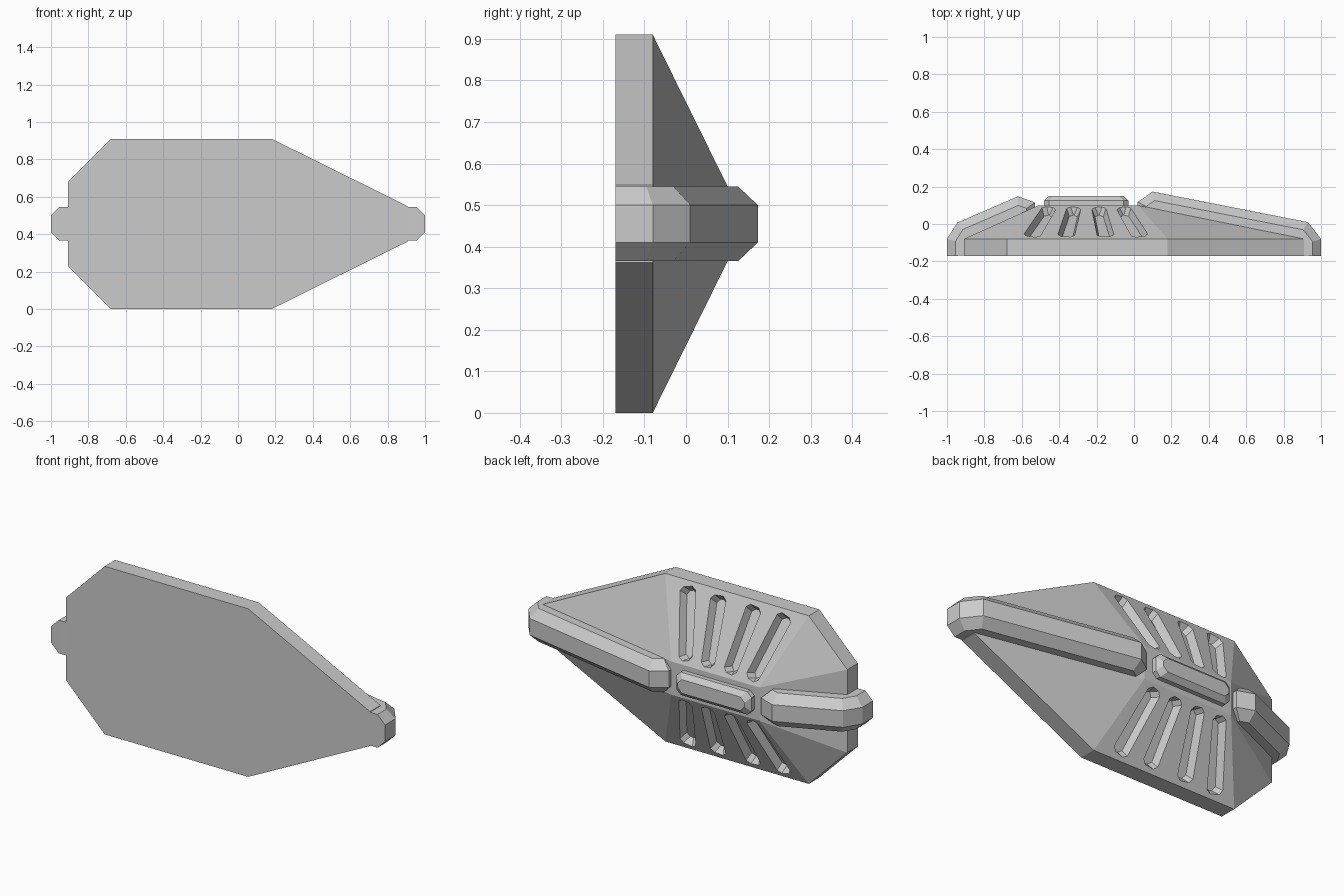
import bpy
import bmesh
from mathutils import Vector

if "Cube" in bpy.data.objects:
    bpy.data.objects.remove(bpy.data.objects["Cube"], do_unlink=True)

GREY = (0.6, 0.6, 0.6, 1.0)
grey = bpy.data.materials.new("plain grey")
grey.use_nodes = True
grey.diffuse_color = GREY
grey.node_tree.nodes["Principled BSDF"].inputs["Base Color"].default_value = GREY

MID = 0.455        # height of the mirror line
FRONT = -0.17      # flat front face
RIM = -0.08        # where the rim meets the slopes
CREST = 0.10       # flat top of the back
HALF = 0.09        # half height of the crest and rails
CHAMFER = 0.045


def add_hull(bm, points):
    """Add a convex solid around the points."""
    verts = [bm.verts.new(p) for p in points]
    result = bmesh.ops.convex_hull(bm, input=verts)
    loose = [v for v in result["geom_interior"] if isinstance(v, bmesh.types.BMVert)]
    bmesh.ops.delete(bm, geom=loose, context="VERTS")


def finish(bm, name):
    bmesh.ops.dissolve_limit(bm, angle_limit=0.005, verts=bm.verts[:], edges=bm.edges[:])
    bmesh.ops.recalc_face_normals(bm, faces=bm.faces[:])
    mesh = bpy.data.meshes.new(name)
    bm.to_mesh(mesh)
    bm.free()
    mesh.materials.append(grey)
    obj = bpy.data.objects.new(name, mesh)
    bpy.context.collection.objects.link(obj)
    return obj


def solid(name, points):
    bm = bmesh.new()
    add_hull(bm, points)
    return finish(bm, name)


def cut_rect(length, start_half, end_half, cut):
    """Outline of a bar with cut corners, as (along, across) pairs."""
    side = [(0, start_half - cut), (cut, start_half),
            (length - cut, end_half), (length, end_half - cut)]
    return side + [(u, -v) for u, v in reversed(side)]


# Faceted body: rim outline rising to a flat crest
upper = [(-0.91, 0.225), (-0.68, MID), (0.18, MID), (0.91, 0.093)]
outline = [(x, MID + s * h) for s in (1, -1) for x, h in upper]
crest = [(x, MID + s * HALF) for s in (1, -1) for x in (-0.51, 0.02)]
body = solid("body", [(x, y, z) for x, z in outline for y in (FRONT, RIM)]
             + [(x, CREST, z) for x, z in crest])

# Fanned vent slots, cut into the upper and lower slopes
slope = Vector((0, CREST - RIM, HALF - MID))
normal = Vector((0, MID - HALF, CREST - RIM)).normalized()


def on_slope(x, y):
    return Vector((x, RIM, MID)) + slope * ((y - RIM) / (CREST - RIM))


bm = bmesh.new()
for outer_x, inner_x in ((-0.55, -0.45), (-0.365, -0.32), (-0.15, -0.19), (0.035, -0.06)):
    start, end = on_slope(outer_x, -0.067), on_slope(inner_x, 0.09)
    along = (end - start).normalized()
    across = normal.cross(along)
    length = (end - start).length
    points = []
    for height, inset in ((0.01, -0.004), (-0.04, 0.016)):
        ring = cut_rect(length - 2 * inset, 0.045 - inset, 0.038 - inset, 0.02)
        points += [start + along * (u + inset) + across * v + normal * height
                   for u, v in ring]
    for s in (1, -1):
        add_hull(bm, [(p.x, p.y, MID + s * p.z) for p in points])
cutter = finish(bm, "slot_cutter")
cutter.hide_render = True

slots = body.modifiers.new("slots", "BOOLEAN")
slots.operation = "DIFFERENCE"
slots.solver = "EXACT"
slots.object = cutter
bpy.context.view_layer.update()
carved = bpy.data.meshes.new_from_object(
    body.evaluated_get(bpy.context.evaluated_depsgraph_get()))
body.modifiers.clear()
body.data = carved
carved.materials.clear()
carved.materials.append(grey)
for face in carved.polygons:
    face.material_index = 0
bpy.data.objects.remove(cutter, do_unlink=True)


# Chamfered rails wrapping from each end onto the crest
def inset_path(path, distance):
    """Offset an open convex path towards its inside."""
    pts = [Vector(p) for p in path]
    middle = sum(pts, Vector((0, 0))) / len(pts)
    normals = []
    for a, b in zip(pts, pts[1:]):
        d = (b - a).normalized()
        n = Vector((-d.y, d.x))
        normals.append(n if n.dot(middle - a) > 0 else -n)
    result = [pts[0] + normals[0] * distance]
    for p, n, m in zip(pts[1:], normals, normals[1:]):
        result.append(p + (n + m) * (distance / (1 + n.dot(m))))
    return result + [pts[-1] + normals[-1] * distance]


def rail(name, path):
    points = []
    for s in (1, -1):
        points += [(x, y, MID + s * (HALF - CHAMFER)) for x, y in path]
        points += [(x, y, MID + s * HALF) for x, y in inset_path(path, CHAMFER)]
    return solid(name, points)


rail("left_rail", [(1, FRONT), (1, RIM), (0.93, 0.01), (0.10, 0.173),
                   (0.02, 0.118), (0.02, -0.16)])
rail("right_rail", [(-1, FRONT), (-1, RIM), (-0.945, 0.007), (-0.62, 0.148),
                    (-0.53, 0.115), (-0.53, -0.16)])

# Raised bar on the crest between the rails
bar_points = []
for y, inset in ((0.08, 0), (0.125, 0), (0.15, 0.025)):
    ring = cut_rect(0.45 - 2 * inset, 0.062 - inset, 0.062 - inset, 0.025)
    bar_points += [(-0.48 + inset + u, y, MID + v) for u, v in ring]
solid("centre_bar", bar_points)
